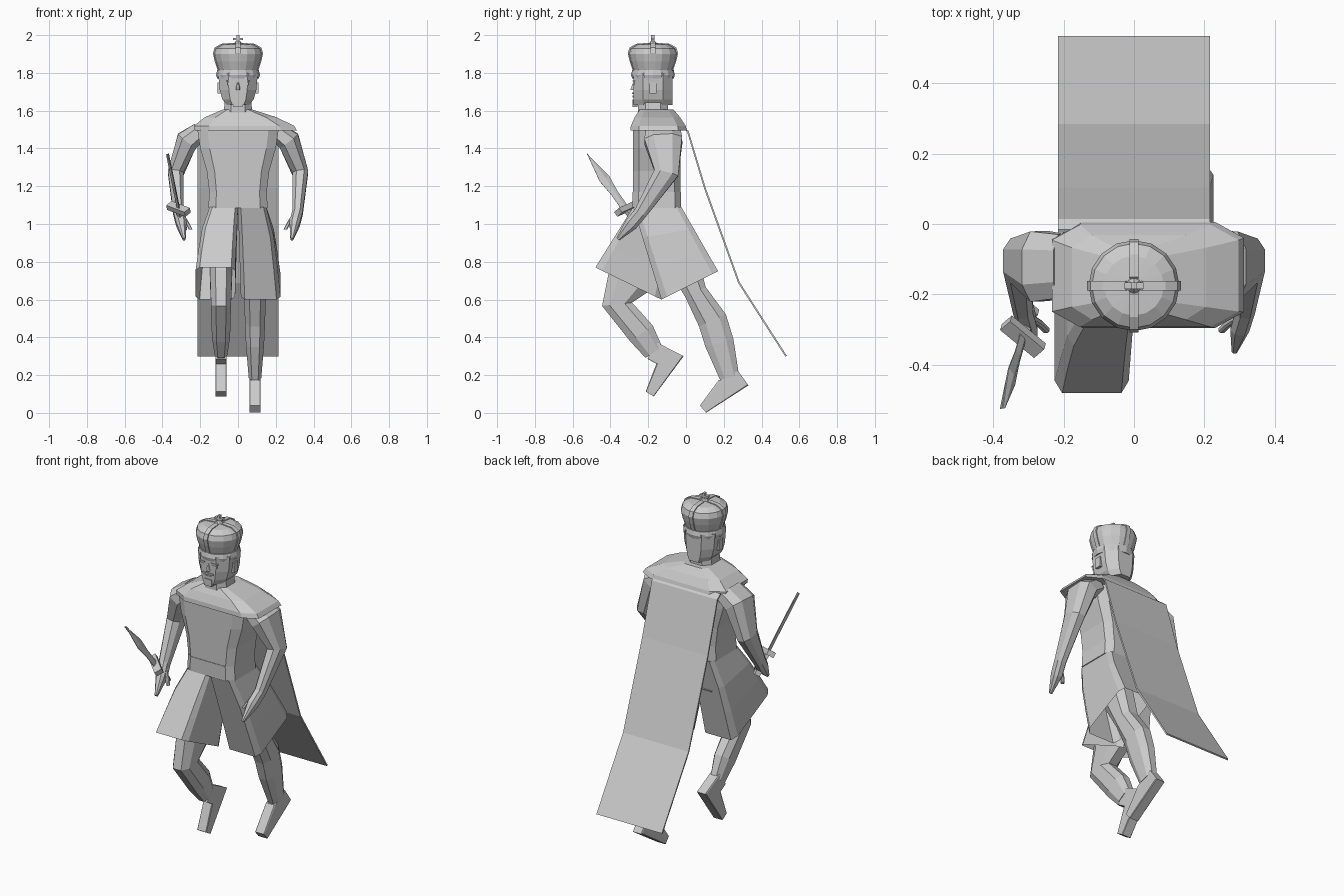
import bpy, bmesh, math
from mathutils import Matrix, Vector

if "Cube" in bpy.data.objects:
    bpy.data.objects.remove(bpy.data.objects["Cube"])

grey = bpy.data.materials.new("stone_grey")
grey.use_nodes = True
colour = (0.6, 0.6, 0.6, 1)
grey.diffuse_color = colour
grey.node_tree.nodes["Principled BSDF"].inputs["Base Color"].default_value = colour

SIDES = (("left", 1), ("right", -1))
X_AXIS = Vector((1, 0, 0))
BODY_Y = -0.155
HEAD_Y = -0.175


def ring(centre, across, along, cut=0.5):
    """Rectangle with cut corners, spanned by two half-axis vectors."""
    corners = [(1, -cut), (1, cut), (cut, 1), (-cut, 1),
               (-1, cut), (-1, -cut), (-cut, -1), (cut, -1)]
    return [Vector(centre) + Vector(across) * u + Vector(along) * v for u, v in corners]


def circle(radius, z, sides=16):
    angles = [k * math.tau / sides for k in range(sides)]
    return [Vector((radius * math.cos(a), HEAD_Y + radius * math.sin(a), z)) for a in angles]


def loft(name, rings, matrix=Matrix(), cap=True):
    """Skin a list of rings with quads and close the ends."""
    bm = bmesh.new()
    rows = [[bm.verts.new(matrix @ point) for point in points] for points in rings]
    count = len(rows[0])
    for low, high in zip(rows, rows[1:]):
        for k in range(count):
            following = (k + 1) % count
            bm.faces.new((low[k], low[following], high[following], high[k]))
    if cap:
        bm.faces.new(rows[0])
        bm.faces.new(rows[-1])
    bmesh.ops.remove_doubles(bm, verts=bm.verts, dist=0.0002)
    bmesh.ops.recalc_face_normals(bm, faces=bm.faces)
    mesh = bpy.data.meshes.new(name)
    bm.to_mesh(mesh)
    bm.free()
    mesh.materials.append(grey)
    bpy.context.collection.objects.link(bpy.data.objects.new(name, mesh))


def stack(name, rows, depth, y=BODY_Y, matrix=Matrix(), cut=0.5):
    """Level rings given as (height, half width), all of one depth."""
    loft(name, [ring((0, y, z), (width, 0, 0), (0, depth, 0), cut) for z, width in rows], matrix)


def box(name, centre, half, matrix=Matrix()):
    x, y, z = centre
    width, depth, height = half
    loft(name, [ring((x, y, z + s * height), (width, 0, 0), (0, depth, 0), 1)
                for s in (-1, 1)], matrix)


def limb(name, joints, radii, widths, cut=0.5):
    """Tapered tube with a mitred ring at every joint."""
    points = [Vector(joint) for joint in joints]
    steps = [(b - a).normalized() for a, b in zip(points, points[1:])]
    rings = []
    for k, (point, radius, width) in enumerate(zip(points, radii, widths)):
        heading = (steps[max(k - 1, 0)] + steps[min(k, len(steps) - 1)]).normalized()
        across = (X_AXIS - heading * heading.x).normalized()
        rings.append(ring(point, across * width, heading.cross(across) * radius, cut))
    loft(name, rings)


# Torso, belt and neck
stack("torso", [(1.15, 0.15), (1.28, 0.165), (1.4, 0.2), (1.5, 0.215), (1.53, 0.17)], 0.125, cut=0.75)
stack("belt", [(1.085, 0.157), (1.17, 0.152)], 0.128, cut=0.75)
stack("neck", [(1.57, 0.08), (1.68, 0.065)], 0.08, HEAD_Y)

# Mantle over the shoulders, leaning out to the left
loft("mantle", [ring(((1.6 - z) * 0.4, BODY_Y + 0.1 * (1.6 - z), z), (width, 0, 0), (0, depth, 0), 0.7)
                for z, width, depth in ((1.495, 0.27, 0.15), (1.52, 0.265, 0.145),
                                        (1.565, 0.19, 0.12), (1.605, 0.08, 0.09))])

# Cape
cape_path = ((-0.02, 1.515), (0.01, 1.49), (0.1, 1.19), (0.28, 0.69), (0.53, 0.3))
loft("cape", [ring((0, y, z), (0.215, 0, 0), (0, 0.004, 0.002), 1) for y, z in cape_path])

# Skirt halves, the right swung forward and the left swung back
waist_front, waist_back = Vector((0, -0.28, 1.09)), Vector((0, -0.025, 1.09))
hems = {"right": ((0, -0.48, 0.77), (0, -0.13, 0.6)),
        "left": ((0, -0.13, 0.6), (0, 0.17, 0.75))}
for side, s in SIDES:
    hem_front, hem_back = (Vector(corner) for corner in hems[side])
    rings = []
    for step in range(4):
        t = step / 3
        front = waist_front.lerp(hem_front, t)
        back = waist_back.lerp(hem_back, t)
        width = 0.075 + 0.03 * math.sqrt(t)
        middle = (front + back) / 2 + X_AXIS * s * (width + 0.015 * t)
        rings.append(ring(middle, X_AXIS * width, (back - front) / 2, 0.8))
    loft(side + "_skirt", rings, cap=False)

# Legs: y, z and radius at hip, thigh, knee, calf, ankle; feet: heel, toe
legs = {"right": ((-0.17, 0.95, 0.12), (-0.3, 0.7, 0.12), (-0.365, 0.575, 0.08),
                  (-0.235, 0.42, 0.073), (-0.17, 0.32, 0.053)),
        "left": ((-0.08, 0.95, 0.11), (0.05, 0.64, 0.06), (0.14, 0.49, 0.078),
                 (0.177, 0.37, 0.077), (0.23, 0.19, 0.052))}
feet = {"right": ((-0.18, 0.33, 0.05), (-0.085, 0.28, 0.075), (-0.192, 0.1, 0.025)),
        "left": ((0.23, 0.2, 0.05), (0.252, 0.16, 0.08), (0.09, 0.02, 0.025))}
for side, s in SIDES:
    for part, rows, widths, cut in (("_leg", legs[side], (0.065, 0.058, 0.053, 0.048, 0.033), 0.5),
                                    ("_foot", feet[side], (0.03, 0.03, 0.03), 0.9)):
        limb(side + part, [(s * 0.09, y, z) for y, z, radius in rows],
             [radius for y, z, radius in rows], widths, cut)

# Arms: shoulder, upper arm, elbow, wrist, palm, fingertips
for side, s in SIDES:
    arm = [(0.2, -0.12, 1.49), (0.27, -0.12, 1.44), (0.33, -0.105, 1.27),
           (0.315, -0.24, 1.06), (0.3, -0.29, 1), (0.285, -0.36, 0.92)]
    thumb = [(0.295, -0.265, 1.05), (0.265, -0.285, 1), (0.25, -0.3, 0.97)]
    limb(side + "_arm", [(s * x, y, z) for x, y, z in arm],
         (0.09, 0.1, 0.065, 0.035, 0.035, 0.01), (0.05, 0.06, 0.042, 0.028, 0.027, 0.008))
    loft(side + "_thumb", [ring((s * x, y, z), (0.01, 0, 0), (0, 0.01, 0)) for x, y, z in thumb])

# Sword: local z runs to the tip, local x along the guard, blade turned about z
along = Vector((-0.2, -0.7, 1)).normalized()
flat = along.cross(Vector((1, -0.8, -0.4))).normalized()
sword = Matrix((flat.cross(along), flat, along)).transposed().to_4x4()
sword.translation = (-0.315, -0.32, 1.08)
blade = sword @ Matrix.Rotation(-0.55, 4, "Z")
stack("sword_blade", [(0, 0.02), (0.1, 0.02), (0.2, 0.03), (0.36, 0)], 0.008, 0, blade, 0.15)
box("sword_guard", (0, 0, 0), (0.065, 0.022, 0.015), sword)
box("sword_grip", (0, 0, -0.06), (0.011, 0.011, 0.06), sword)
box("sword_pommel", (0, 0, -0.125), (0.018, 0.016, 0.014), sword)

# Head and face
stack("head", [(1.63, 0.06), (1.66, 0.083), (1.71, 0.097), (1.8, 0.105)], 0.104, HEAD_Y)
loft("nose", [ring((0, -0.27, z), (width, 0, 0), (0, depth, 0))
              for z, width, depth in ((1.75, 0.006, 0.01), (1.71, 0.012, 0.025))])
box("moustache", (0, -0.277, 1.692), (0.035, 0.008, 0.005))
box("mouth", (0, -0.277, 1.675), (0.022, 0.005, 0.004))
box("chin_beard", (0, -0.27, 1.64), (0.025, 0.014, 0.02))
for side, s in SIDES:
    box(side + "_eye", (s * 0.04, -0.276, 1.742), (0.016, 0.005, 0.006))
    box(side + "_brow", (s * 0.042, -0.277, 1.757), (0.02, 0.006, 0.003))
    box(side + "_ear", (s * 0.1, HEAD_Y, 1.72), (0.008, 0.018, 0.03))

# Crown: band, padded cap, four arches, orb and cross
cap_profile = ((0.1, 1.8), (0.12, 1.86), (0.129, 1.9), (0.12, 1.93), (0.085, 1.95), (0.02, 1.955))
loft("crown_cap", [circle(radius, z) for radius, z in cap_profile])
loft("crown_band", [circle(radius, z) for radius, z in ((0.11, 1.77), (0.116, 1.79), (0.11, 1.815))])
for quarter in range(4):
    turn = Matrix.Translation((0, HEAD_Y, 0)) @ Matrix.Rotation(quarter * math.pi / 2, 4, "Z")
    loft("crown_arch_%d" % quarter, [ring((0, -radius, z), (0.013, 0, 0), (0, -0.004, 0.004), 1)
                                     for radius, z in cap_profile], turn)
loft("crown_orb", [circle(radius, z, 8) for radius, z in ((0.01, 1.94), (0.022, 1.955), (0.01, 1.97))])
box("cross_upright", (0, HEAD_Y, 1.98), (0.007, 0.009, 0.02))
box("cross_bar", (0, HEAD_Y, 1.98), (0.027, 0.009, 0.006))
